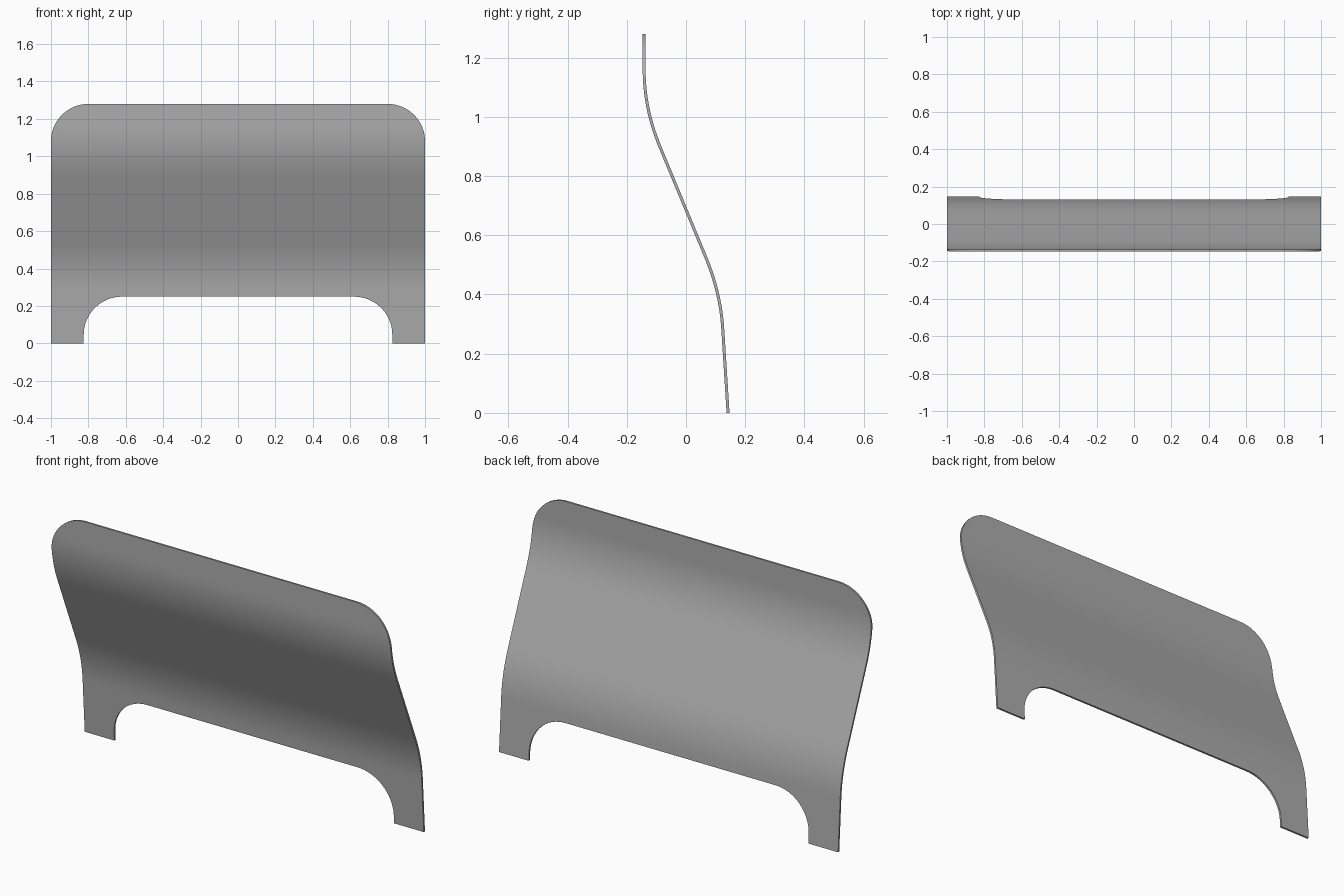
import bpy, bmesh, math

cube = bpy.data.objects.get("Cube")
if cube:
    bpy.data.objects.remove(cube, do_unlink=True)

HEIGHT, HALF_WIDTH, THICK = 1.28, 1.0, 0.01
TOP_R = 0.2                       # rounded upper corners
LEG_IN, GAP_TOP, GAP_R = 0.825, 0.25, 0.205   # opening between the legs

# Grey sheet material
mat = bpy.data.materials.new("grey_sheet")
mat.use_nodes = True
colour = (0.42, 0.42, 0.42, 1)
mat.diffuse_color = colour
mat.node_tree.nodes["Principled BSDF"].inputs["Base Color"].default_value = colour


def ramp(d, h):
    """Bend that starts softly over the range -h to h."""
    if d <= -h:
        return 0
    return d if d >= h else (d + h) ** 2 / (4 * h)


def sheet_y(z):
    """S-shaped side profile: steep leg, leaning middle, upright top."""
    return 0.142 - 0.063 * z - 0.352 * ramp(z - 0.406, 0.12) + 0.415 * ramp(z - 1.027, 0.13)


def outer_x(z):
    d = max(0, z - (HEIGHT - TOP_R))
    return HALF_WIDTH - TOP_R + math.sqrt(max(0, TOP_R ** 2 - d ** 2))


def inner_x(z):
    d = min(GAP_R, max(0, z - (GAP_TOP - GAP_R)))
    return LEG_IN - GAP_R + math.sqrt(max(0, GAP_R ** 2 - d ** 2))


# Row heights: arc steps for the rounded corners, even steps between
STEPS = 16
arc = [math.sin(math.pi / 2 * i / STEPS) for i in range(STEPS + 1)]
low, high = GAP_TOP, HEIGHT - TOP_R
rows = [0] + [GAP_TOP - GAP_R + GAP_R * a for a in arc]
rows += [low + (high - low) * i / 40 for i in range(1, 40)]
rows += [high + TOP_R * a for a in arc]

# Sheet: four points per row, with the middle strip left out between the legs
bm = bmesh.new()
grid = []
for z in rows:
    xo, xi, y = outer_x(z), inner_x(z), sheet_y(z)
    grid.append([bm.verts.new((x, y, z)) for x in (-xo, -xi, xi, xo)])
for z, a, b in zip(rows, grid, grid[1:]):
    for k in range(3):
        if k != 1 or z > GAP_TOP - 1e-6:
            bm.faces.new((a[k], a[k + 1], b[k + 1], b[k]))

# Give the sheet its thickness, centred on the profile
bm.normal_update()
for v in bm.verts:
    v.co += v.normal * THICK / 2
bmesh.ops.solidify(bm, geom=bm.faces[:], thickness=THICK)
bmesh.ops.recalc_face_normals(bm, faces=bm.faces[:])

mesh = bpy.data.meshes.new("curved_panel")
bm.to_mesh(mesh)
bm.free()
mesh.materials.append(mat)
panel = bpy.data.objects.new("curved_panel", mesh)
bpy.context.collection.objects.link(panel)

bpy.ops.object.select_all(action="DESELECT")
panel.select_set(True)
bpy.context.view_layer.objects.active = panel
bpy.ops.object.shade_smooth_by_angle(angle=math.radians(35))
